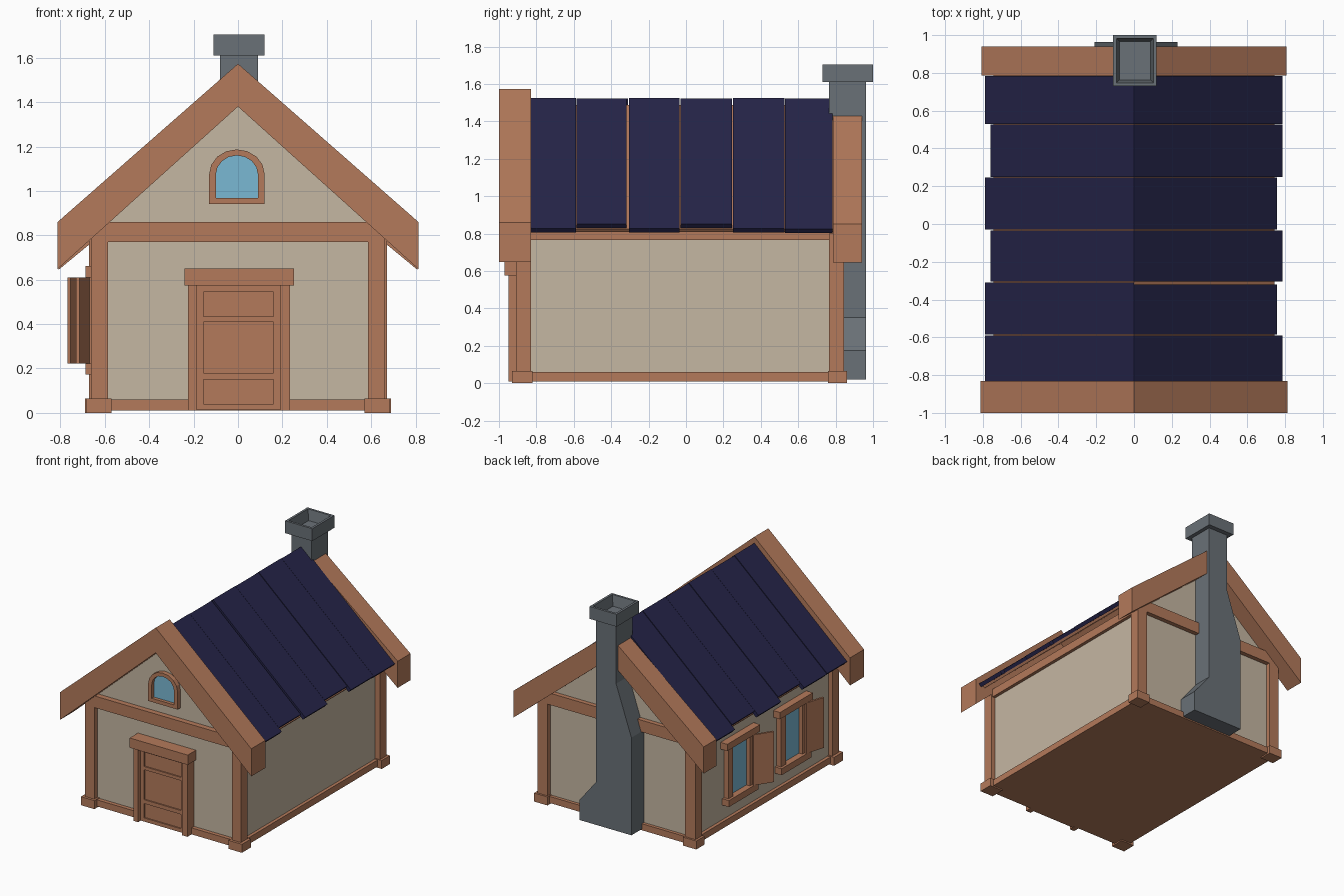
import bpy, bmesh, math
from mathutils import Matrix, Vector

if "Cube" in bpy.data.objects:
    bpy.data.objects.remove(bpy.data.objects["Cube"])


def material(name, rgb):
    m = bpy.data.materials.new(name)
    m.diffuse_color = [((c / 255 + 0.055) / 1.055) ** 2.4 for c in rgb] + [1]
    m.use_nodes = True
    m.node_tree.nodes["Principled BSDF"].inputs["Base Color"].default_value = m.diffuse_color
    return m


WOOD = material("orange wood", (180, 122, 91))
PLASTER = material("tan plaster", (197, 183, 162))
ROOF = material("navy roof", (37, 36, 73))
STONE = material("grey stone", (106, 113, 119))
GLASS = material("blue glass", (122, 184, 212))


def finish(name, bm, mat):
    bmesh.ops.recalc_face_normals(bm, faces=bm.faces[:])
    mesh = bpy.data.meshes.new(name)
    bm.to_mesh(mesh)
    bm.free()
    mesh.materials.append(mat)
    obj = bpy.data.objects.new(name, mesh)
    bpy.context.collection.objects.link(obj)
    return obj


def box(name, mat, x0, x1, y0, y1, z0, z1):
    bm = bmesh.new()
    bmesh.ops.create_cube(bm, size=1)
    bmesh.ops.scale(bm, vec=(x1 - x0, y1 - y0, z1 - z0), verts=bm.verts)
    bmesh.ops.translate(bm, vec=((x0 + x1) / 2, (y0 + y1) / 2, (z0 + z1) / 2), verts=bm.verts)
    return finish(name, bm, mat)


def prism(name, mat, profile, y0, y1):
    """Extrude an x-z profile along y."""
    bm = bmesh.new()
    face = bm.faces.new([bm.verts.new((x, y0, z)) for x, z in profile])
    new = bmesh.ops.extrude_face_region(bm, geom=[face])["geom"]
    bmesh.ops.translate(bm, vec=(0, y1 - y0, 0),
                        verts=[v for v in new if isinstance(v, bmesh.types.BMVert)])
    return finish(name, bm, mat)


def ring(name, mat, outer, inner, y0, y1):
    """Closed frame between two matching x-z loops."""
    bm = bmesh.new()
    loops = [[bm.verts.new((x, y, z)) for x, z in pts]
             for pts, y in ((outer, y0), (inner, y0), (inner, y1), (outer, y1))]
    n = len(outer)
    for a in range(4):
        p, q = loops[a], loops[(a + 1) % 4]
        for i in range(n):
            j = (i + 1) % n
            bm.faces.new((p[i], p[j], q[j], q[i]))
    return finish(name, bm, mat)


# Walls and floor
prism("walls", PLASTER, [(-.63, .02), (.63, .02), (.63, .83), (0, 1.41), (-.63, .83)], -.87, .81)
box("floor", WOOD, -.635, .635, -.88, .82, .01, .03)

# Timber frame
for s, side in ((-1, "left"), (1, "right")):
    def sbox(name, a, b, *rest):
        box(side + "_" + name, WOOD, min(s * a, s * b), max(s * a, s * b), *rest)
    sbox("front_post", .585, .663, -.91, -.83, .01, .80)
    sbox("back_post", .585, .672, .765, .845, .01, .80)
    sbox("front_post_base", .57, .685, -.93, -.82, 0, .065)
    sbox("back_post_base", .575, .69, .76, .86, 0, .065)
    sbox("side_sill", .60, .655, -.85, .80, .01, .06)
    sbox("wall_plate", .60, .655, -.85, .80, .765, .83)
for end, y0, y1 in (("front", -.90, -.85), ("back", .79, .835)):
    box(end + "_sill", WOOD, -.60, .60, y0, y1, .01, .06)
    box(end + "_tie_beam", WOOD, -.655, .655, y0 - .012, y1 + .01, .77, .86)


# Gable boards
def gable_board(name, w, top, eave_top, under, eave_under, y0, y1):
    prism(name, WOOD, [(-w, eave_under), (-w, eave_top), (0, top), (w, eave_top),
                       (w, eave_under), (0, under)], y0, y1)


gable_board("front_gable_board", .813, 1.573, .86, 1.38, .648, -1.0, -.83)
gable_board("back_gable_board", .808, 1.50, .85, 1.31, .645, .785, .94)

# Roof deck and overlapping planks
SLOPE = .888
ANG = math.atan(SLOPE)


def slab(s, top, xe, t):
    dx, dz = t * math.sin(ANG), t * math.cos(ANG)
    return [(0, top), (s * xe, top - SLOPE * xe), (s * (xe - dx), top - SLOPE * xe - dz),
            (0, top - t / math.cos(ANG))]


edges = [-.84, -.585, -.305, -.03, .25, .53, .787]
ends = [.785, .757, .785, .757, .785, .785]
for s, side in ((-1, "left"), (1, "right")):
    prism(side + "_roof_deck", WOOD, slab(s, 1.486, .745, .02), -.84, .79)
    for i in range(6):
        gap = .014 if s > 0 and i == 1 else .004
        prism(f"{side}_roof_plank_{i + 1}", ROOF,
              slab(s, 1.525 - .003 * (i % 2), ends[i] if s > 0 else ends[5 - i] + .003, .029),
              edges[i], edges[i + 1] - gap)

# Chimney with one low shoulder and one high shoulder
prism("chimney_stack", STONE, [(-.21, .02), (.23, .02), (.23, .175), (.09, .35), (.09, 1.62),
                               (-.08, 1.62), (-.08, 1.15), (-.21, .77)], .765, .963)
cap = box("chimney_cap", STONE, -.11, .12, .73, 1.0, 1.61, 1.705)
bm = bmesh.new()
bm.from_mesh(cap.data)
bm.faces.ensure_lookup_table()
top = max(bm.faces, key=lambda f: f.calc_center_median().z)
bmesh.ops.inset_region(bm, faces=[top], thickness=.025)
bmesh.ops.inset_region(bm, faces=[top], thickness=.022, depth=0)
bmesh.ops.translate(bm, vec=(0, 0, -.08), verts=top.verts)
bm.to_mesh(cap.data)
bm.free()

# Door: slab, stiles, rails, frame and lintel
box("door_slab", WOOD, -.19, .19, -.91, -.86, .012, .58)
for name, x0, x1 in (("left", -.185, -.155), ("right", .16, .19)):
    box(name + "_door_stile", WOOD, x0, x1, -.92, -.87, .012, .58)
for i, (z0, z1) in enumerate(((.012, .04), (.15, .18), (.41, .435), (.545, .58))):
    box(f"door_rail_{i + 1}", WOOD, -.155, .16, -.92, -.87, z0, z1)
box("left_door_frame", WOOD, -.225, -.185, -.95, -.86, .01, .58)
box("right_door_frame", WOOD, .19, .235, -.95, -.86, .01, .58)
box("door_lintel", WOOD, -.242, .252, -.97, -.86, .575, .65)


# Arched gable window
def arch(a, b, base, spring, n=8):
    pts = [(-.005 - a, base), (-.005 + a, base)]
    return pts + [(-.005 + a * math.cos(math.pi * i / n), spring + b * math.sin(math.pi * i / n))
                  for i in range(n + 1)]


outer, inner = arch(.125, .112, .94, 1.075), arch(.095, .087, .968, 1.073)
ring("gable_window_frame", WOOD, outer, inner, -.905, -.865)
prism("gable_window_glass", GLASS, inner, -.879, -.871)

# Two windows on the left wall, each with one open shutter
for name, yc, angle in (("back", .28, 33), ("front", -.36, 17)):
    box(name + "_window_glass", GLASS, -.638, -.629, yc - .11, yc + .11, .21, .62)
    for end, s in (("front", -1), ("back", 1)):
        y = yc + s * .13
        box(f"{name}_window_{end}_stile", WOOD, -.668, -.62, y - .028, y + .028, .20, .63)
    box(name + "_window_lintel", WOOD, -.687, -.62, yc - .20, yc + .20, .61, .662)
    box(name + "_window_sill", WOOD, -.687, -.62, yc - .18, yc + .18, .172, .222)
    shutter = box(name + "_window_shutter", WOOD, -.008, .008, -.155, 0, .222, .61)
    shutter.data.transform(Matrix.Translation(Vector((-.677, yc - .125, 0)))
                           @ Matrix.Rotation(math.radians(-angle), 4, 'Z'))
